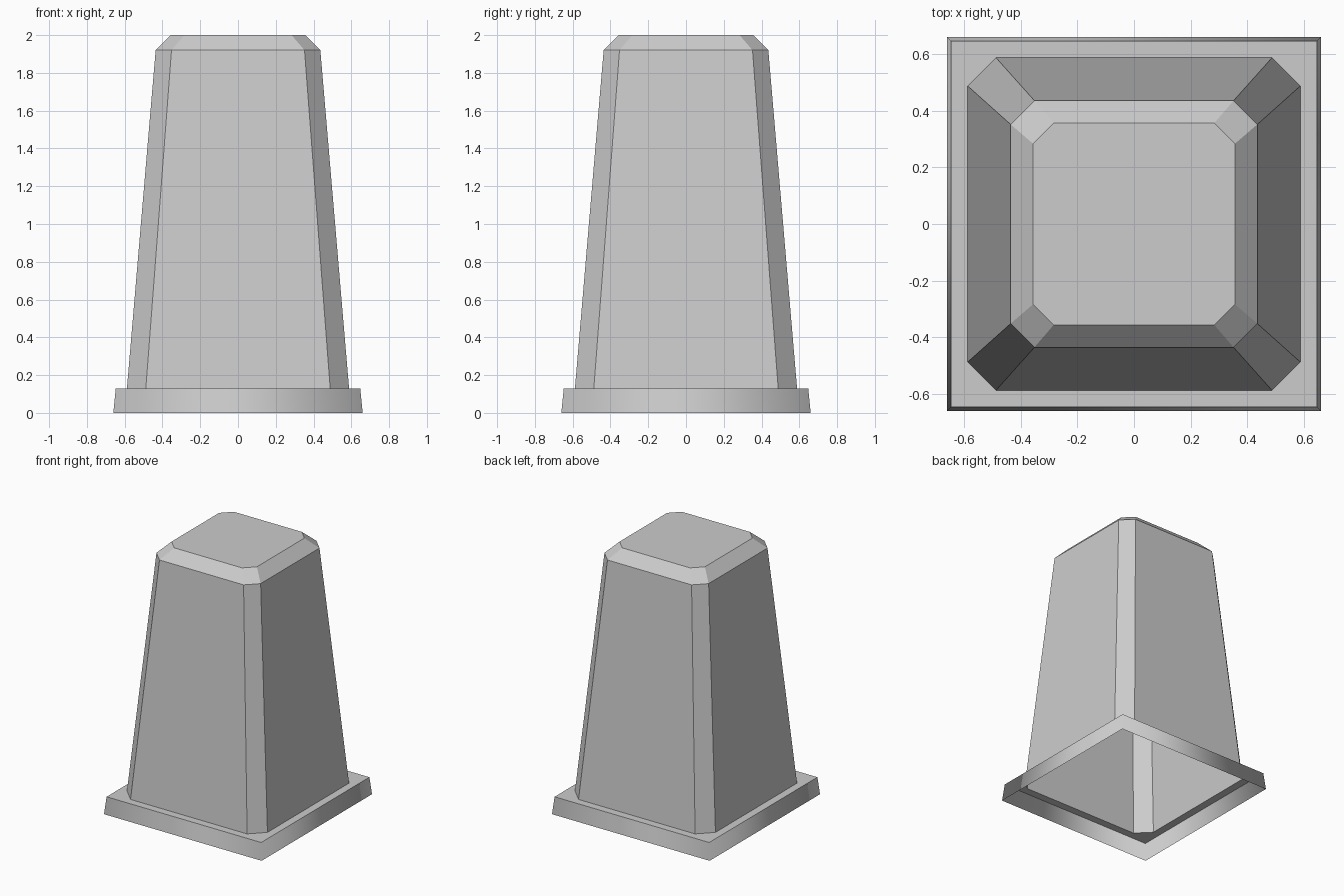
import bpy
import bmesh

cube = bpy.data.objects.get("Cube")
if cube:
    bpy.data.objects.remove(cube, do_unlink=True)

grey = bpy.data.materials.new("plain grey")
colour = (0.604, 0.604, 0.604, 1.0)
grey.use_nodes = True
grey.diffuse_color = colour
grey.node_tree.nodes["Principled BSDF"].inputs["Base Color"].default_value = colour


def ring(bm, half, flat, z):
    """Square loop of half width `half`, corners cut back to `flat`."""
    points = []
    x, y = half, flat
    for _ in range(4):
        points += [(x, -y), (x, y)] if x == half else [(x, y)]
        break
    points = [(half, -flat), (half, flat)]
    for _ in range(3):
        points += [(-py, px) for px, py in points[-2:]]
    return [bm.verts.new((px, py, z)) for px, py in points]


def loft(name, sections, capped=False, smooth_bands=0):
    """Open shell through (half, flat, z) sections, from bottom to top."""
    bm = bmesh.new()
    rings = [ring(bm, *section) for section in sections]
    for band, (low, high) in enumerate(zip(rings, rings[1:])):
        for i in range(len(low)):
            j = (i + 1) % len(low)
            face = bm.faces.new((low[i], low[j], high[j], high[i]))
            face.smooth = band < smooth_bands
    if capped:
        bm.faces.new(rings[-1])
    # Uncut corners collapse to a single point
    bmesh.ops.remove_doubles(bm, verts=bm.verts[:], dist=0.0001)
    for edge in bm.edges:
        if len({face.smooth for face in edge.link_faces}) == 2:
            edge.smooth = False
    mesh = bpy.data.meshes.new(name)
    bm.to_mesh(mesh)
    bm.free()
    mesh.materials.append(grey)
    obj = bpy.data.objects.new(name, mesh)
    bpy.context.collection.objects.link(obj)
    return obj


# Hollow tapered tower with cut corners and a bevelled top
loft("tapered_body", [(0.588, 0.488, 0.13), (0.436, 0.352, 1.92),
                      (0.357, 0.284, 2.0)], capped=True)

# Square skirt, open below, with a flat ledge meeting the body
loft("base_flange", [(0.66, 0.66, 0), (0.647, 0.647, 0.13),
                     (0.588, 0.488, 0.13)], smooth_bands=1)
